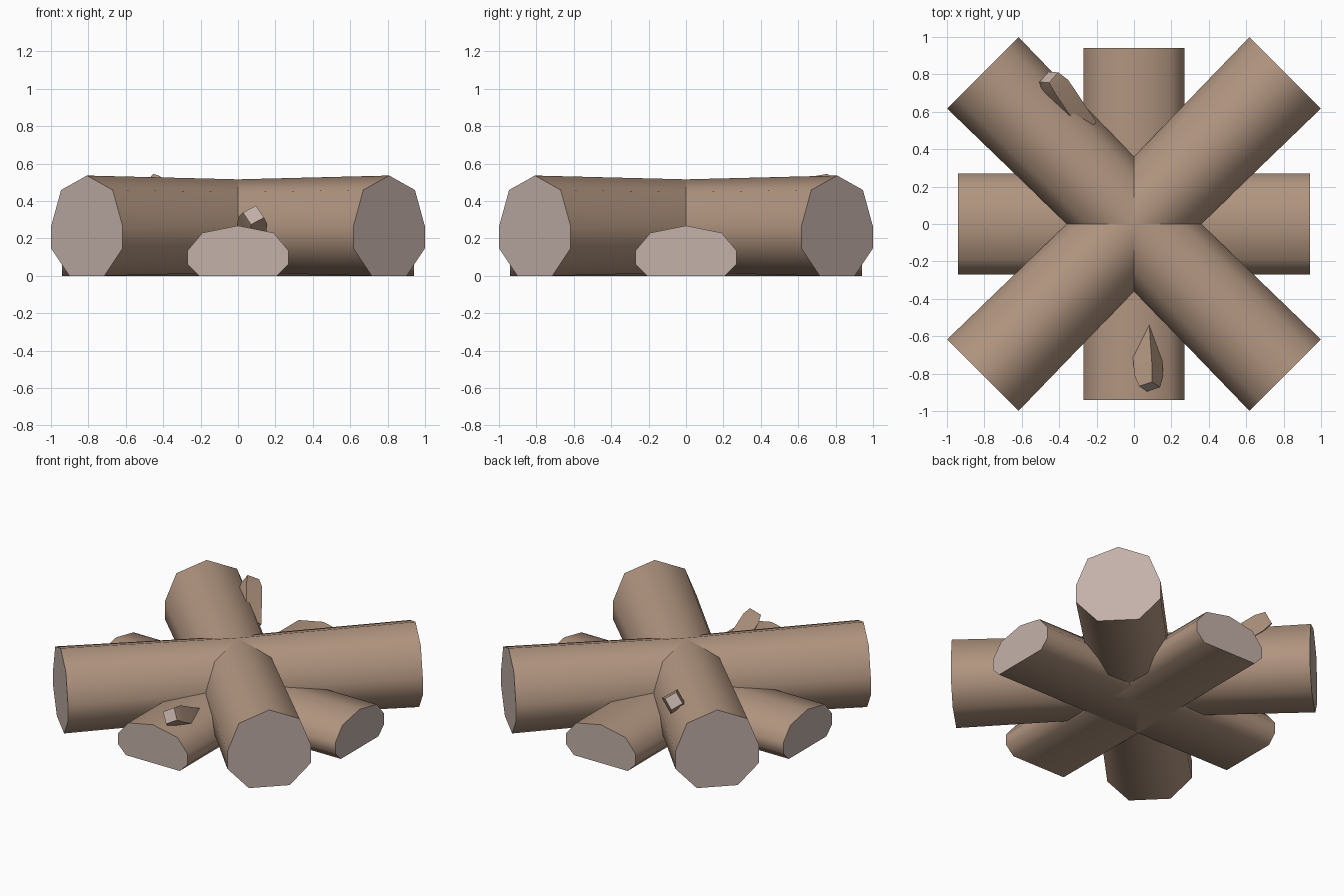
import bpy, bmesh, math
from mathutils import Vector

if "Cube" in bpy.data.objects:
    bpy.data.objects.remove(bpy.data.objects["Cube"], do_unlink=True)


def material(name, rgb):
    m = bpy.data.materials.new(name)
    m.use_nodes = True
    m.diffuse_color = (*rgb, 1)
    m.node_tree.nodes["Principled BSDF"].inputs["Base Color"].default_value = (*rgb, 1)
    return m


BARK = material("bark brown", (0.44, 0.30, 0.215))
CUT = material("pale cut wood", (0.55, 0.44, 0.395))


def sweep(name, profile, rings):
    """Loft a (side, up) profile through (centre, scale) rings and cap both ends."""
    axis = (Vector(rings[-1][0]) - Vector(rings[0][0])).normalized()
    side = axis.cross(Vector((0, 0, 1))).normalized()
    up = side.cross(axis)
    bm = bmesh.new()
    loops = [[bm.verts.new(Vector(c) + (side * u + up * v) * s) for u, v in profile]
             for c, s in rings]
    n = len(profile)
    for a, b in zip(loops, loops[1:]):
        for i in range(n):
            j = (i + 1) % n
            bm.faces.new((a[i], a[j], b[j], b[i]))
    for loop in (loops[0], loops[-1]):
        bm.faces.new(loop).material_index = 1
    bmesh.ops.recalc_face_normals(bm, faces=bm.faces[:])
    mesh = bpy.data.meshes.new(name)
    bm.to_mesh(mesh)
    bm.free()
    mesh.materials.append(BARK)
    mesh.materials.append(CUT)
    ob = bpy.data.objects.new(name, mesh)
    bpy.context.collection.objects.link(ob)
    bpy.ops.object.select_all(action='DESELECT')
    ob.select_set(True)
    bpy.context.view_layer.objects.active = ob
    bpy.ops.object.shade_smooth_by_angle(angle=math.radians(62))


def mirrored(half):
    """Close a half outline that starts at the crest."""
    return half + [(-u, v) for u, v in reversed(half[1:])]


# Upper crossed logs, slightly waisted in the middle
round_log = mirrored([(0, .27), (.195, .193), (.27, 0), (.27, -.12), (.132, -.266)])
for name, sx in (("upper_log_a", 1), ("upper_log_b", -1)):
    end = Vector((.808 * sx, .808, 0))
    mid = Vector((0, 0, .266))
    sweep(name, round_log, [(mid - end, 1), (mid, .925), (mid + end, 1)])

# Lower logs, sunk flat into the ground
flat_log = mirrored([(0, .268), (.19, .23), (.27, .135), (.27, .062), (.208, 0)])
for name, end in (("lower_log_side", Vector((.942, 0, 0))),
                  ("lower_log_front", Vector((0, .942, 0)))):
    sweep(name, flat_log, [(-end, 1), (end, 1)])

# Broken branch stubs
square = [(math.cos(a), math.sin(a)) for a in (math.radians(15 + 90 * i) for i in range(4))]


def stub(name, root, tip):
    root, tip = Vector(root), Vector(tip)
    sweep(name, square, [(root, .08), (root.lerp(tip, .82), .08), (tip, .058)])


stub("front_branch_stub", (.06, -.53, .16), (.083, -.87, .325))
stub("back_branch_stub", (-.27, .51, .33), (-.455, .785, .495))
